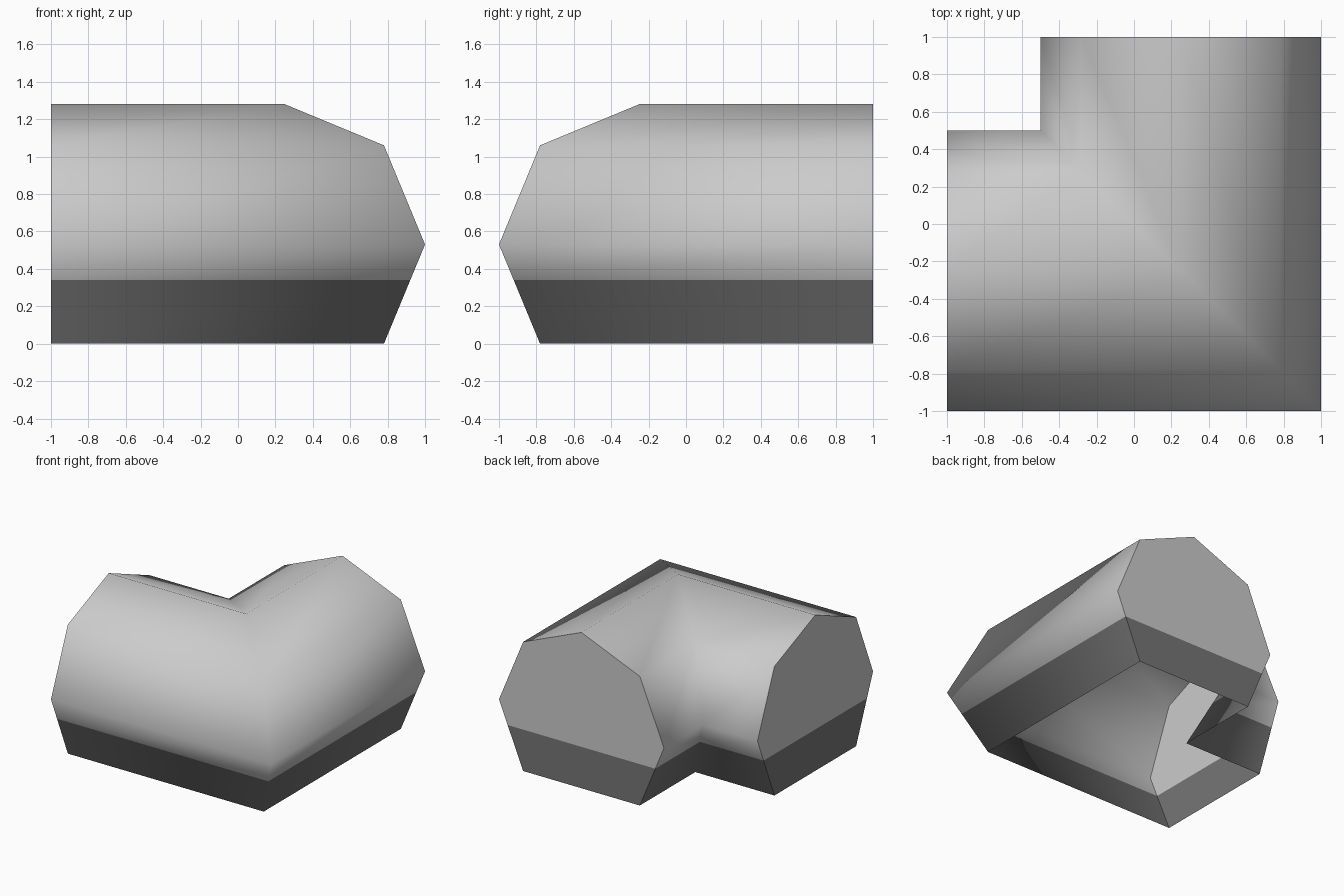
import bpy, bmesh, math

cube = bpy.data.objects.get("Cube")
if cube:
    bpy.data.objects.remove(cube)


def make_material(name, grey):
    mat = bpy.data.materials.new(name)
    mat.use_nodes = True
    colour = (grey, grey, grey, 1)
    mat.diffuse_color = colour
    mat.node_tree.nodes["Principled BSDF"].inputs["Base Color"].default_value = colour
    return mat


RADIUS = 0.75
DIAG = RADIUS * math.sqrt(0.5)   # octagon diagonal reach, also its centre height
BAND = 0.34                      # top of the dark lower band
band_out = RADIUS - (RADIUS - DIAG) * (DIAG - BAND) / DIAG

# Octagonal section, open below: (outward offset, height) from outer foot to ridge
half = [(DIAG, 0), (band_out, BAND), (RADIUS, DIAG), (DIAG, 2 * DIAG)]
profile = half + [(0, DIAG + RADIUS)] + [(-u, z) for u, z in reversed(half)]

# Path stations with their mitred outward directions
stations = [((-1, -0.25), (0, -1)), ((0.25, -0.25), (1, -1)), ((0.25, 1), (1, 0))]

bm = bmesh.new()
rings = [[bm.verts.new((px + u * dx, py + u * dy, z)) for u, z in profile]
         for (px, py), (dx, dy) in stations]

# Smooth shell walls
for a, b in zip(rings, rings[1:]):
    for i in range(len(profile) - 1):
        bm.faces.new((a[i], b[i], b[i + 1], a[i + 1]))

# Flat end caps, divided at the band
for ring in (rings[0], rings[-1]):
    bm.faces.new(ring[1:-1])
    bm.faces.new((ring[0], ring[1], ring[-2], ring[-1]))

bmesh.ops.recalc_face_normals(bm, faces=bm.faces[:])
bm.normal_update()
if sum(f.normal.z * f.calc_area() for f in bm.faces) < 0:
    bmesh.ops.reverse_faces(bm, faces=bm.faces[:])

# Lower band takes the dark colour
for face in bm.faces:
    face.material_index = int(face.calc_center_median().z < BAND)

mesh = bpy.data.meshes.new("corner_pipe")
bm.to_mesh(mesh)
bm.free()
mesh.materials.append(make_material("light_grey", 0.6))
mesh.materials.append(make_material("dark_grey", 0.18))

pipe = bpy.data.objects.new("corner_pipe", mesh)
bpy.context.collection.objects.link(pipe)
bpy.ops.object.select_all(action='DESELECT')
pipe.select_set(True)
bpy.context.view_layer.objects.active = pipe
bpy.ops.object.shade_smooth_by_angle(angle=math.radians(85))
